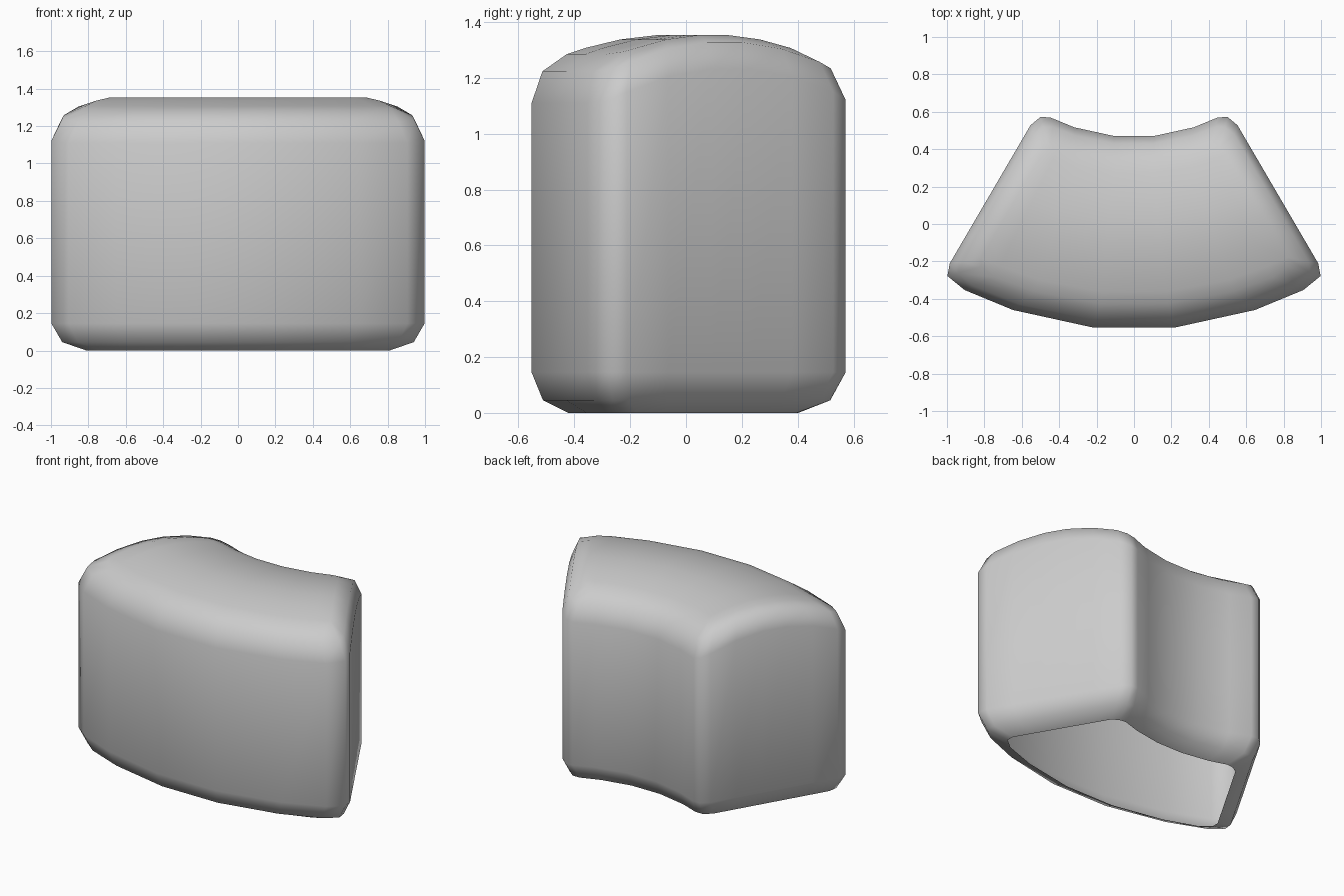
import bpy, bmesh, math

if "Cube" in bpy.data.objects:
    bpy.data.objects.remove(bpy.data.objects["Cube"])

CY, R, HALF, ANG = 1.475, 1.525, 0.515, math.radians(30.3)   # arc centre, mid radius, half depth, half angle
S = [-1, -0.87, -0.61, -0.205, 0.205, 0.61, 0.87, 1]          # columns along the arc
T = [-1, -0.83, -0.5, -0.15, 0.15, 0.5, 0.83, 1]              # rows across the depth
NS, NT = len(S), len(T)
PULL = 0.023                                                # rounding of upright corners


def place(s, t, inset):
    """Map arc/depth fractions to x, y and crown height of the wedge."""
    corner = PULL if abs(s) == 1 and abs(t) == 1 else 0
    v = t * (HALF - inset - corner)
    r = R + v
    a = s * (ANG - (inset + corner) / r)
    crown = 1.23 + 0.125 * (1 - (v / HALF) ** 2)
    return r * math.sin(a), CY - r * math.cos(a), crown


bm = bmesh.new()

# crowned top
top = {}
for i, s in enumerate(S):
    for j, t in enumerate(T):
        top[i, j] = bm.verts.new(place(s, t, 0.13))
for i in range(NS - 1):
    for j in range(NT - 1):
        bm.faces.new((top[i, j], top[i + 1, j], top[i + 1, j + 1], top[i, j + 1]))

# soft shoulder, walls and turned-in bottom lip, ring by ring
loop = ([(i, 0) for i in range(NS - 1)] + [(NS - 1, j) for j in range(NT - 1)]
        + [(i, NT - 1) for i in range(NS - 1, 0, -1)] + [(0, j) for j in range(NT - 1, 0, -1)])
rings = [(0.04, -0.025, None), (0, -0.12, None), (0, 0, 0.145), (0.042, 0, 0.045), (0.135, 0, 0)]
prev = [top[k] for k in loop]
for inset, drop, level in rings:
    ring = []
    for i, j in loop:
        x, y, crown = place(S[i], T[j], inset)
        ring.append(bm.verts.new((x, y, crown + drop if level is None else level)))
    for k in range(len(loop)):
        n = (k + 1) % len(loop)
        bm.faces.new((prev[k], prev[n], ring[n], ring[k]))
    prev = ring

bmesh.ops.recalc_face_normals(bm, faces=bm.faces)
for f in bm.faces:
    f.smooth = True
mesh = bpy.data.meshes.new("curved_wedge_shell")
bm.to_mesh(mesh)
bm.free()
bpy.context.collection.objects.link(bpy.data.objects.new("curved_wedge_shell", mesh))
